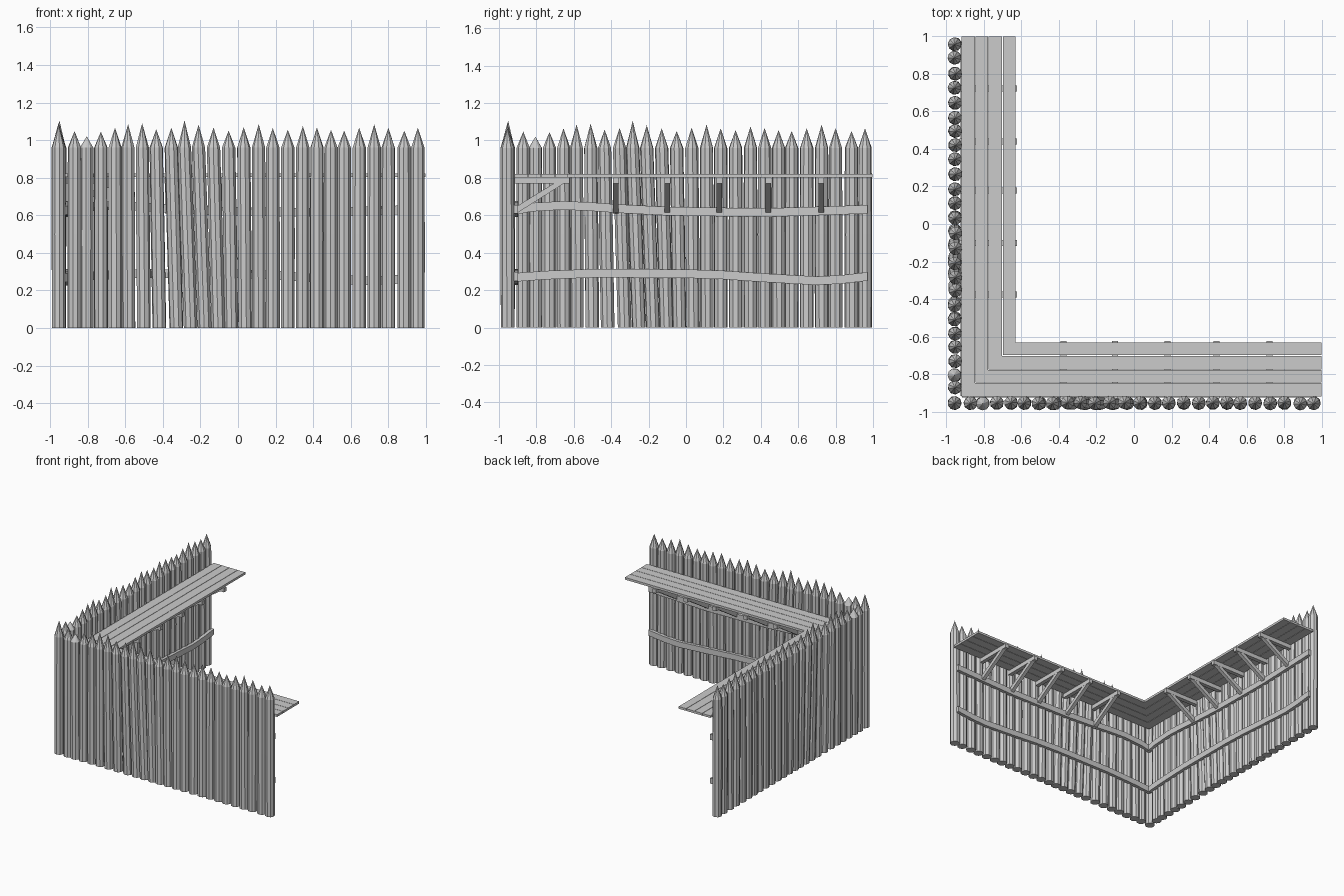
import bpy, bmesh, math, random
from mathutils import Vector

if "Cube" in bpy.data.objects:
    bpy.data.objects.remove(bpy.data.objects["Cube"])

random.seed(4)

# Both wings are the same shape reflected across the diagonal x = y.
# Local coordinates: a = along the wall, d = across the wall, z = up.
def front(a, d, z):
    return (a, d, z)

def left(a, d, z):
    return (d, a, z)

def finish(name, bm):
    bmesh.ops.recalc_face_normals(bm, faces=bm.faces[:])
    me = bpy.data.meshes.new(name)
    bm.to_mesh(me)
    bm.free()
    ob = bpy.data.objects.new(name, me)
    bpy.context.collection.objects.link(ob)
    return ob

def loft(bm, rings):
    """Skin between rings of points; a one-point ring makes a tip."""
    rs = [[bm.verts.new(p) for p in r] for r in rings]
    for r, s in zip(rs, rs[1:]):
        n = len(r)
        for i in range(n):
            j = (i + 1) % n
            if len(s) == 1:
                bm.faces.new((r[i], r[j], s[0]))
            else:
                bm.faces.new((r[i], r[j], s[j], s[i]))
    bm.faces.new(rs[0])
    if len(rs[-1]) > 1:
        bm.faces.new(rs[-1])

# Stake centres along the wall and their tip heights
POS = [-.955, -.87, -.805, -.73, -.655, -.585, -.51, -.435, -.355, -.285, -.21, -.13, -.05,
       .03, .11, .185, .265, .345, .42, .495, .565, .645, .725, .80, .885, .957]
TIP = [1.085, 1.048, 1.02, 1.045, 1.066, 1.085, 1.09, 1.058, 1.066, 1.105, 1.082, 1.066, 1.05,
       1.068, 1.085, 1.065, 1.055, 1.075, 1.066, 1.055, 1.05, 1.066, 1.085, 1.066, 1.05, 1.066]
WOBBLE = [(random.uniform(-.004, .004), random.uniform(0, math.tau)) for _ in POS]

def stakes(name, M, first):
    bm = bmesh.new()
    for i in range(first, len(POS)):
        p, t = POS[i], TIP[i]
        off, spin = WOBBLE[i]
        lean = .034 * math.exp(-((p + .25) / .22) ** 2)
        if i == 0:
            off = 0

        def ring(z, r):
            c = p + lean * (1 - z / .96)
            d = -.953 + off * z
            return [M(c + r * math.cos(spin + k * math.tau / 9),
                      d + r * math.sin(spin + k * math.tau / 9), z) for k in range(9)]
        loft(bm, [ring(0, .037), ring(.5, .0375), ring(.96, .036), [M(p, -.953 + off, t)]])
    finish(name, bm)

def deck(name, M):
    # four long planks, mitred where the wings meet
    bm = bmesh.new()
    edges = [-.918, -.845, -.775, -.70, -.632]
    for k in range(4):
        d0 = edges[k] + (.0015 if k else 0)
        d1 = edges[k + 1] - (.0015 if k < 3 else 0)
        quad = [(d0, d0), (.997, d0), (.997, d1), (d1, d1)]
        loft(bm, [[M(a, d, z) for a, d in quad] for z in (.803, .821)])
    finish(name, bm)

def beam(bm, M, a, w, profile):
    """Extrude a (d, z) side profile across width w at position a."""
    loft(bm, [[M(a + s * w / 2, d, z) for d, z in profile] for s in (-1, 1)])

BRACKETS = [-.375, -.10, .178, .44, .722]

def brackets(name, M):
    joists, braces = bmesh.new(), bmesh.new()
    for a in BRACKETS:
        # horizontal joist under the planks
        beam(joists, M, a, .032, [(-.93, .77), (-.622, .77), (-.622, .803), (-.93, .803)])
        # diagonal brace down to the upper rail
        beam(braces, M, a, .029, [(-.91, .61), (-.895, .617), (-.645, .775),
                                  (-.675, .79), (-.91, .645)])
    finish(name + "_joists", joists)
    finish(name + "_braces", braces)

def rail(name, M, pts):
    # wavy horizontal tie, swept through a few (a, z) points
    bm = bmesh.new()
    h = .023
    loft(bm, [[M(a, -.924, z - h), M(a, -.897, z - h), M(a, -.897, z + h), M(a, -.924, z + h)]
              for a, z in pts])
    finish(name, bm)

UPPER = [(-.915, .625), (-.83, .643), (-.66, .653), (-.52, .647), (-.37, .636), (-.1, .622),
         (.15, .618), (.45, .615), (.7, .623), (.97, .632)]
LOWER = [(-.915, .268), (-.75, .28), (-.5, .29), (0, .288), (.2, .281), (.4, .267),
         (.7, .25), (.83, .257), (.97, .273)]

for side, M, first in (("front", front, 0), ("left", left, 1)):
    stakes(side + "_stakes", M, first)
    deck(side + "_walkway", M)
    brackets(side + "_walkway", M)
    rail(side + "_upper_rail", M, UPPER)
    rail(side + "_lower_rail", M, LOWER)
